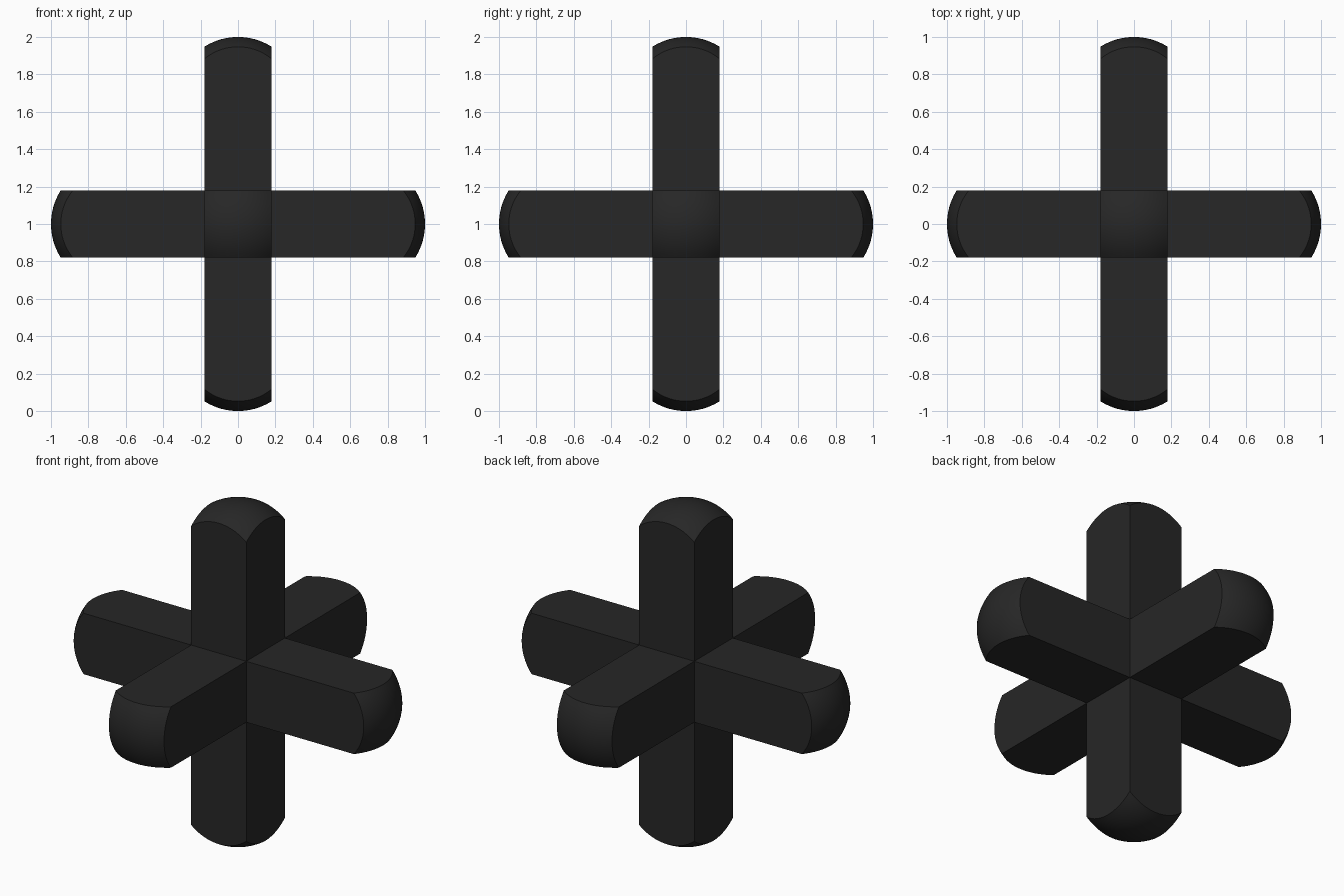
import bpy, bmesh, math
from mathutils import Matrix, Vector

if "Cube" in bpy.data.objects:
    bpy.data.objects.remove(bpy.data.objects["Cube"])

W = 0.18        # half thickness of an arm
L = 1.0         # arm length from the centre
R = 0.335       # radius of the domed tip
N = 16          # cap subdivisions


def add_arm(bm, rot):
    """Square arm from z=W to a spherical dome at z=L, turned by rot."""
    def vert(x, y, z):
        return bm.verts.new(rot @ Vector((x, y, z)))

    # Domed cap
    step = 2 * W / N
    grid = []
    for i in range(N + 1):
        x = -W + i * step
        row = []
        for j in range(N + 1):
            y = -W + j * step
            row.append(vert(x, y, L - R + math.sqrt(R * R - x * x - y * y)))
        grid.append(row)
    for i in range(N):
        for j in range(N):
            bm.faces.new((grid[i][j], grid[i + 1][j],
                          grid[i + 1][j + 1], grid[i][j + 1]))

    # Four flat sides, each a single planar face
    edges = [[grid[i][0] for i in range(N + 1)],
             [grid[N][j] for j in range(N + 1)],
             [grid[N - i][N] for i in range(N + 1)],
             [grid[0][N - j] for j in range(N + 1)]]
    base = [vert(x, y, W) for x, y in ((-W, -W), (W, -W), (W, W), (-W, W))]
    for k, top in enumerate(edges):
        bm.faces.new([base[k], base[(k + 1) % 4]] + top[::-1])


# Six arms meeting in a cross
bm = bmesh.new()
q = math.pi / 2
for angle, axis in ((0, 'X'), (q, 'X'), (2 * q, 'X'), (3 * q, 'X'), (q, 'Y'), (-q, 'Y')):
    add_arm(bm, Matrix.Rotation(angle, 3, axis))
bmesh.ops.remove_doubles(bm, verts=bm.verts, dist=1e-4)
bmesh.ops.recalc_face_normals(bm, faces=bm.faces)
bmesh.ops.translate(bm, verts=bm.verts, vec=(0, 0, 1))

mesh = bpy.data.meshes.new("six_arm_cross")
bm.to_mesh(mesh)
bm.free()
cross = bpy.data.objects.new("six_arm_cross", mesh)
bpy.context.collection.objects.link(cross)

# Near-black finish
mat = bpy.data.materials.new("black")
mat.diffuse_color = (0.02, 0.02, 0.02, 1)
mat.use_nodes = True
mat.node_tree.nodes["Principled BSDF"].inputs["Base Color"].default_value = mat.diffuse_color
mesh.materials.append(mat)

bpy.context.view_layer.objects.active = cross
cross.select_set(True)
bpy.ops.object.shade_smooth_by_angle(angle=math.radians(30))
